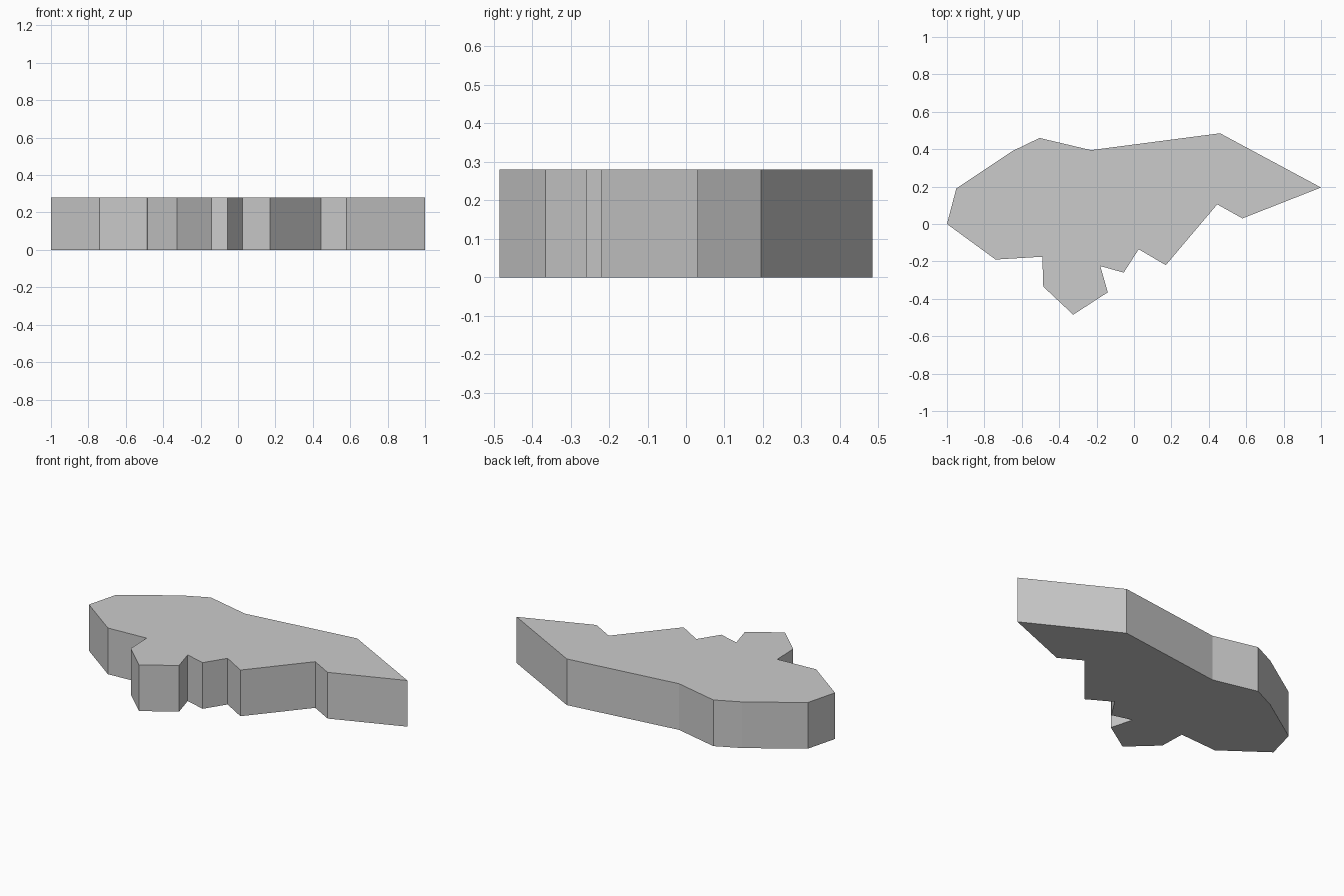
import bpy
import bmesh

cube = bpy.data.objects.get("Cube")
if cube:
    bpy.data.objects.remove(cube, do_unlink=True)

HEIGHT = 0.28

# Outline of the slab, anticlockwise from its left-hand tip
outline = [
    (-1, 0), (-.74, -.19), (-.49, -.175), (-.485, -.335), (-.325, -.485),
    (-.14, -.365), (-.18, -.225), (-.055, -.26), (.025, -.135), (.17, -.22),
    (.445, .105), (.58, .03), (1, .195), (.46, .485),
    (-.23, .395), (-.505, .46), (-.65, .39), (-.95, .19),
]

# Plain grey
grey = bpy.data.materials.new("plain_grey")
grey.use_nodes = True
colour = (.6, .6, .6, 1)
grey.diffuse_color = colour
grey.node_tree.nodes["Principled BSDF"].inputs["Base Color"].default_value = colour

# Slab: the outline raised straight up
bm = bmesh.new()
base = bm.faces.new([bm.verts.new((x, y, 0)) for x, y in outline])
raised = bmesh.ops.extrude_face_region(bm, geom=[base], use_keep_orig=True)
top_verts = [g for g in raised["geom"] if isinstance(g, bmesh.types.BMVert)]
bmesh.ops.translate(bm, verts=top_verts, vec=(0, 0, HEIGHT))
bmesh.ops.recalc_face_normals(bm, faces=bm.faces)
mesh = bpy.data.meshes.new("jagged_slab")
bm.to_mesh(mesh)
bm.free()
mesh.materials.append(grey)
slab = bpy.data.objects.new("jagged_slab", mesh)
bpy.context.collection.objects.link(slab)
